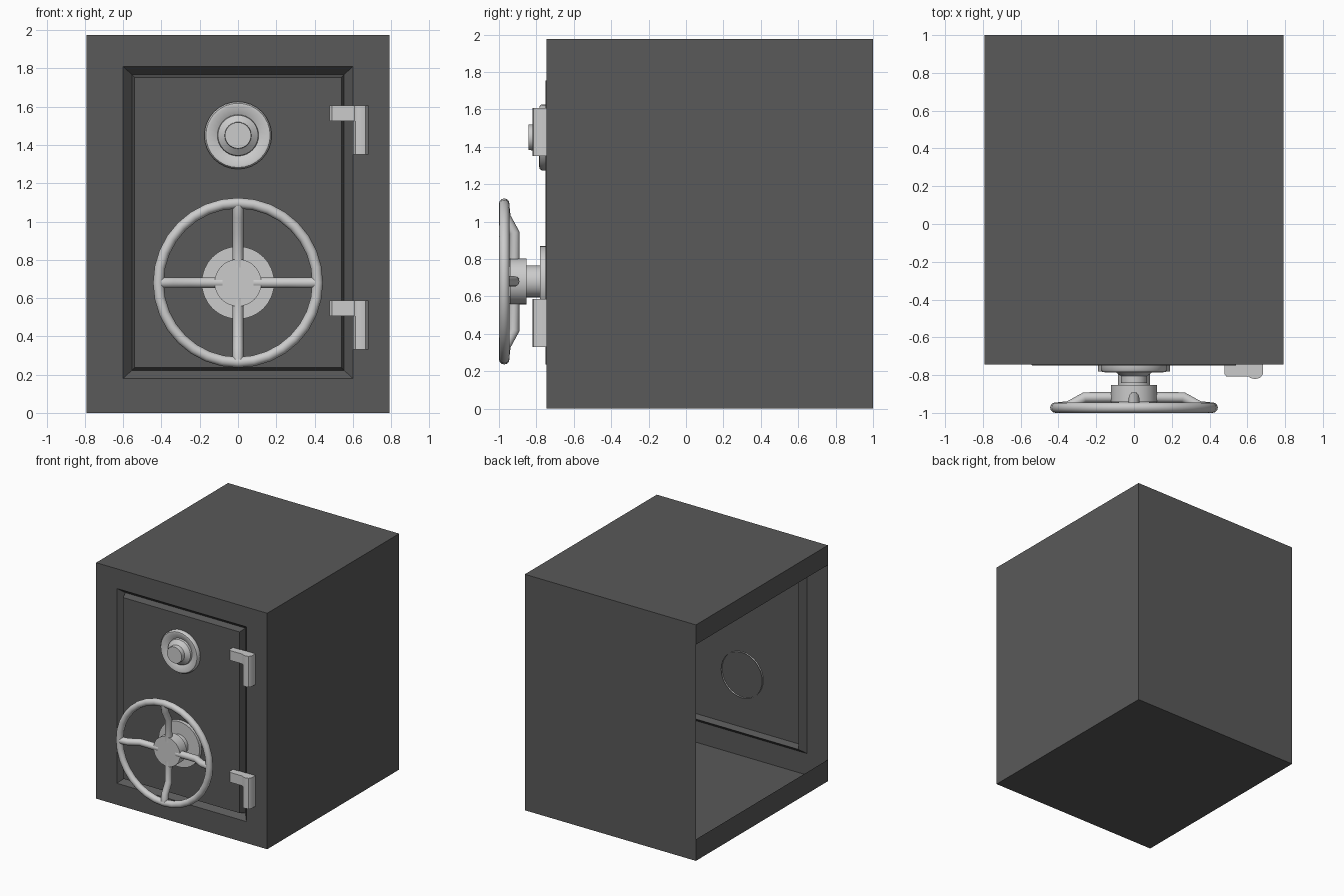
import bpy, bmesh
from math import pi, cos, sin, radians

if "Cube" in bpy.data.objects:
    bpy.data.objects.remove(bpy.data.objects["Cube"])

DIAL_Z, WHEEL_Z = 1.45, 0.68


def material(name, v):
    m = bpy.data.materials.new(name)
    m.diffuse_color = (v, v, v, 1)
    m.use_nodes = True
    m.node_tree.nodes["Principled BSDF"].inputs["Base Color"].default_value = m.diffuse_color
    return m


IRON = material("dark_iron", 0.1)
STEEL = material("steel", 0.56)


def shade(ob):
    bpy.ops.object.select_all(action='DESELECT')
    ob.select_set(True)
    bpy.context.view_layer.objects.active = ob
    bpy.ops.object.shade_smooth_by_angle(angle=radians(40))


def finish(bm, name, mat=STEEL, smooth=True):
    if smooth:
        bmesh.ops.recalc_face_normals(bm, faces=bm.faces)
    me = bpy.data.meshes.new(name)
    bm.to_mesh(me)
    bm.free()
    me.materials.append(mat)
    ob = bpy.data.objects.new(name, me)
    bpy.context.collection.objects.link(ob)
    if smooth:
        shade(ob)
    return ob


def lathe(name, z, profile, n=32):
    """Turn (radius, y) points around a y-parallel axis at height z; last point is capped."""
    bm = bmesh.new()
    rings = [[bm.verts.new((r * cos(2 * pi * i / n), y, z + r * sin(2 * pi * i / n)))
              for i in range(n)] for r, y in profile]
    for a, b in zip(rings, rings[1:]):
        for i in range(n):
            j = (i + 1) % n
            bm.faces.new((a[i], a[j], b[j], b[i]))
    bm.faces.new(rings[-1])
    return finish(bm, name)


def prism(bm, outline, z0, z1):
    """Extrude an (x, y) outline between two heights."""
    low = [bm.verts.new((x, y, z0)) for x, y in outline]
    top = [bm.verts.new((x, y, z1)) for x, y in outline]
    bm.faces.new(low[::-1])
    bm.faces.new(top)
    for i in range(len(low)):
        j = (i + 1) % len(low)
        bm.faces.new((low[i], low[j], top[j], top[i]))


# Safe shell: nested rectangles from back wall to door panel (half width, y, z low, z high)
W = 0.792
bm = bmesh.new()
loops = [[bm.verts.new(p) for p in ((-w, y, a), (w, y, a), (w, y, b), (-w, y, b))]
         for w, y, a, b in ((W, 1.0, 0, 1.975), (W, -0.745, 0, 1.975),
                            (0.6, -0.745, 0.18, 1.81), (0.555, -0.695, 0.222, 1.768),
                            (0.54, -0.75, 0.237, 1.753))]
for k, (a, b) in enumerate(zip(loops, loops[1:])):
    for i in range(4):
        if (k, i) == (0, 3):          # left wall is open, see strips below
            continue
        j = (i + 1) % 4
        bm.faces.new((a[i], a[j], b[j], b[i]))
bm.faces.new(loops[0][::-1])
bm.faces.new(loops[-1])
# Left wall keeps only its top and bottom strips
for z0, z1 in ((0, 0.18), (1.81, 1.975)):
    bm.faces.new([bm.verts.new(p) for p in ((-W, 1, z0), (-W, -0.745, z0),
                                            (-W, -0.745, z1), (-W, 1, z1))][::-1])
bmesh.ops.remove_doubles(bm, verts=bm.verts, dist=1e-4)
bmesh.ops.reverse_faces(bm, faces=bm.faces)
finish(bm, "safe_body", IRON, False)

# Combination dial with dished rim and raised knob
lathe("dial", DIAL_Z, [(0.176, -0.746), (0.176, -0.772), (0.168, -0.783), (0.155, -0.785),
                       (0.108, -0.762), (0.105, -0.778), (0.07, -0.805), (0.068, -0.842)])

# Wheel mount, shaft and hub
lathe("wheel_flange", WHEEL_Z, [(0.19, -0.736), (0.19, -0.78)])
lathe("wheel_shaft", WHEEL_Z, [(0.085, -0.775), (0.085, -0.86)])
lathe("wheel_hub", WHEEL_Z, [(0.08, -0.853), (0.123, -0.853), (0.123, -0.942)])

# Wheel rim
bpy.ops.mesh.primitive_torus_add(location=(0, -0.972, WHEEL_Z), rotation=(pi / 2, 0, 0),
                                 major_radius=0.416, minor_radius=0.028,
                                 major_segments=32, minor_segments=12)
rim = bpy.context.object
rim.name = "wheel_rim"
rim.data.materials.append(STEEL)
shade(rim)

# Four bent spokes
for k in range(4):
    cu = bpy.data.curves.new("wheel_spoke", 'CURVE')
    cu.dimensions = '3D'
    cu.bevel_depth = 0.028
    cu.bevel_resolution = 4
    cu.materials.append(STEEL)
    sp = cu.splines.new('POLY')
    path = [(0.08, -0.918), (0.26, -0.918), (0.345, -0.965), (0.405, -0.972)]
    sp.points.add(len(path) - 1)
    for pt, (r, y) in zip(sp.points, path):
        pt.co = (r, y, 0, 1)
    ob = bpy.data.objects.new("wheel_spoke_%d" % (k + 1), cu)
    ob.location.z = WHEEL_Z
    ob.rotation_euler.y = k * pi / 2
    bpy.context.collection.objects.link(ob)
    bpy.ops.object.select_all(action='DESELECT')
    ob.select_set(True)
    bpy.context.view_layer.objects.active = ob
    bpy.ops.object.convert(target='MESH')
    shade(bpy.context.object)

# Hinges: flat leaf over a rounded knuckle
knuckle = [(0.602, -0.745), (0.602, -0.795), (0.615, -0.815), (0.64, -0.821),
           (0.667, -0.815), (0.682, -0.795), (0.682, -0.745)]
leaf = [(0.478, -0.745), (0.478, -0.795), (0.49, -0.808), (0.608, -0.808)] + knuckle[2:]
for name, z in (("upper_hinge", 1.35), ("lower_hinge", 0.33)):
    bm = bmesh.new()
    prism(bm, knuckle, z, z + 0.175)
    prism(bm, leaf, z + 0.175, z + 0.257)
    finish(bm, name)
